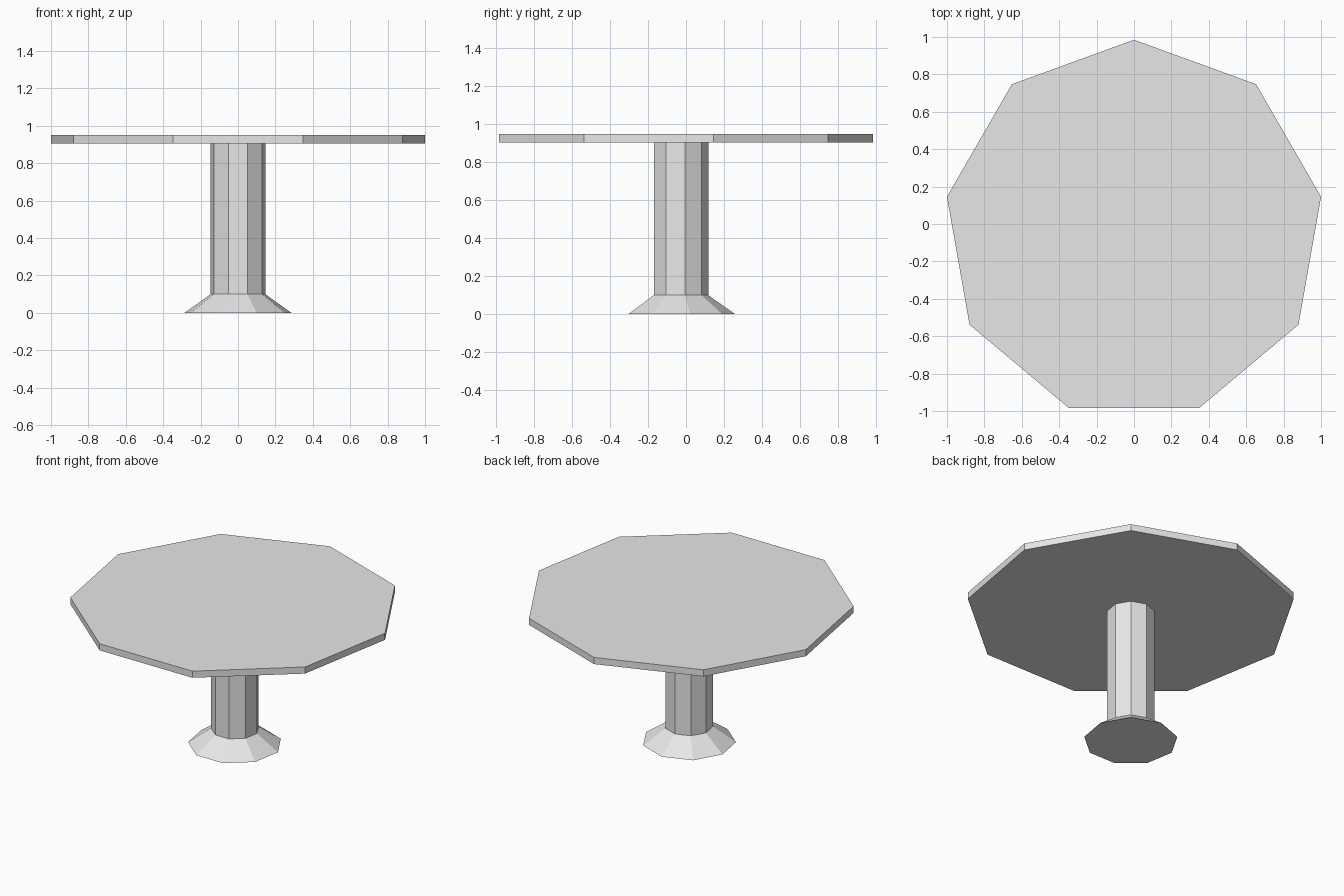
import bpy, bmesh, math

if "Cube" in bpy.data.objects:
    bpy.data.objects.remove(bpy.data.objects["Cube"])

SIDES = 9
CENTRE_Y = -0.0306  # a nonagon's bounds are off-centre from its axis

grey = bpy.data.materials.new("light grey")
grey.diffuse_color = (0.8, 0.8, 0.8, 1)
grey.use_nodes = True
grey.node_tree.nodes["Principled BSDF"].inputs["Base Color"].default_value = grey.diffuse_color


def nonagon_part(name, rings, cap_bottom=True, cap_top=True):
    """Loft nine-sided rings given as (radius, z), one corner facing +y."""
    bm = bmesh.new()
    loops = []
    for r, z in rings:
        angles = [math.pi / 2 + i * math.tau / SIDES for i in range(SIDES)]
        loops.append([bm.verts.new((r * math.cos(a), CENTRE_Y + r * math.sin(a), z))
                      for a in angles])
    for low, high in zip(loops, loops[1:]):
        for i in range(SIDES):
            j = (i + 1) % SIDES
            bm.faces.new((low[i], low[j], high[j], high[i]))
    if cap_bottom:
        bm.faces.new(loops[0][::-1])
    if cap_top:
        bm.faces.new(loops[-1])
    mesh = bpy.data.meshes.new(name)
    bm.to_mesh(mesh)
    bm.free()
    mesh.materials.append(grey)
    obj = bpy.data.objects.new(name, mesh)
    bpy.context.collection.objects.link(obj)
    return obj


# Flat nine-sided top
nonagon_part("table_top", [(1.0154, 0.905), (1.0154, 0.95)])

# Pedestal: flared foot running up into a straight column
nonagon_part("pedestal", [(0.29, 0.0), (0.148, 0.10), (0.148, 0.905)], cap_top=False)
